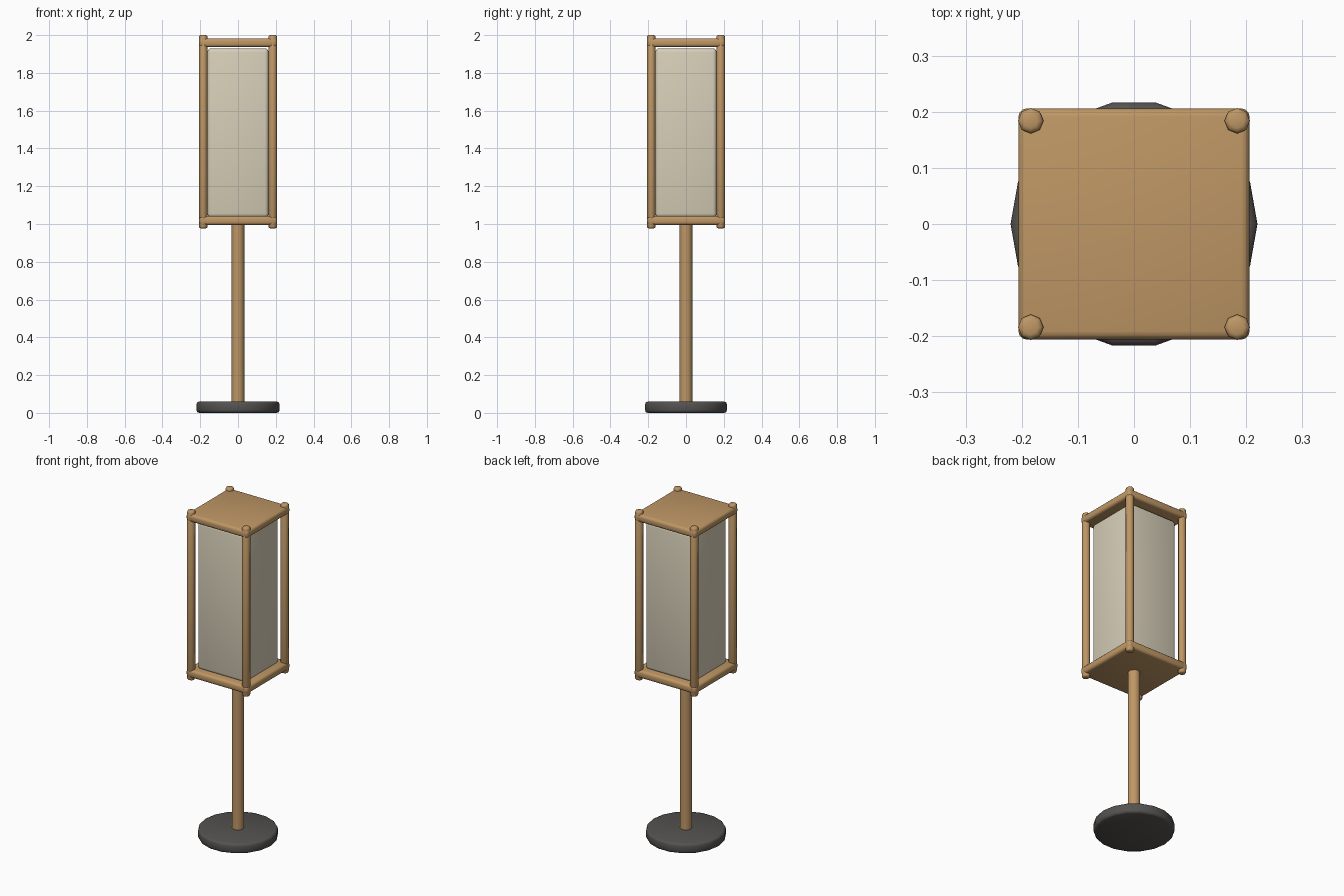
import bpy
import math

if "Cube" in bpy.data.objects:
    bpy.data.objects.remove(bpy.data.objects["Cube"])


def material(name, rgb):
    m = bpy.data.materials.new(name)
    m.diffuse_color = (*rgb, 1)
    m.use_nodes = True
    m.node_tree.nodes["Principled BSDF"].inputs["Base Color"].default_value = m.diffuse_color
    return m


WOOD = material("wood", (0.52, 0.31, 0.13))
PAPER = material("paper", (0.68, 0.62, 0.48))
IRON = material("dark_metal", (0.09, 0.085, 0.08))


def finish(name, mat, bevel, segments):
    ob = bpy.context.object
    ob.name = name
    ob.data.materials.append(mat)
    if bevel:
        mod = ob.modifiers.new("rounded", 'BEVEL')
        mod.width = bevel
        mod.segments = segments
        mod.limit_method = 'ANGLE'
        mod.angle_limit = math.radians(60)
        bpy.ops.object.modifier_apply(modifier="rounded")
    bpy.ops.object.shade_smooth_by_angle(angle=math.radians(50))
    return ob


def rod(name, mat, r, z0, z1, sides, x=0, y=0, bevel=0, segments=2):
    # rotated so that a vertex lies on the x axis
    bpy.ops.mesh.primitive_cylinder_add(
        vertices=sides, radius=r, depth=z1 - z0,
        location=(x, y, (z0 + z1) / 2), rotation=(0, 0, math.pi / 2))
    return finish(name, mat, bevel, segments)


def box(name, mat, half, z0, z1, bevel, segments=3):
    bpy.ops.mesh.primitive_cube_add(size=1, location=(0, 0, (z0 + z1) / 2))
    bpy.context.object.scale = (2 * half, 2 * half, z1 - z0)
    bpy.ops.object.transform_apply(location=False, rotation=False, scale=True)
    return finish(name, mat, bevel, segments)


# Foot and pole
rod("base", IRON, 0.22, 0.0, 0.06, 18, bevel=0.014, segments=2)
rod("pole", WOOD, 0.034, 0.05, 1.01, 12)

# Lantern boards and paper shade
box("bottom_board", WOOD, 0.206, 0.995, 1.042, 0.015)
box("top_board", WOOD, 0.206, 1.937, 1.983, 0.015)
box("shade", PAPER, 0.162, 1.035, 1.93, 0.02)

# Corner posts with rounded ends
for sx, side in ((-1, "left"), (1, "right")):
    for sy, end in ((-1, "front"), (1, "back")):
        rod(f"{end}_{side}_post", WOOD, 0.0228, 0.977, 2.0, 8,
            sx * 0.184, sy * 0.184, bevel=0.009, segments=2)
